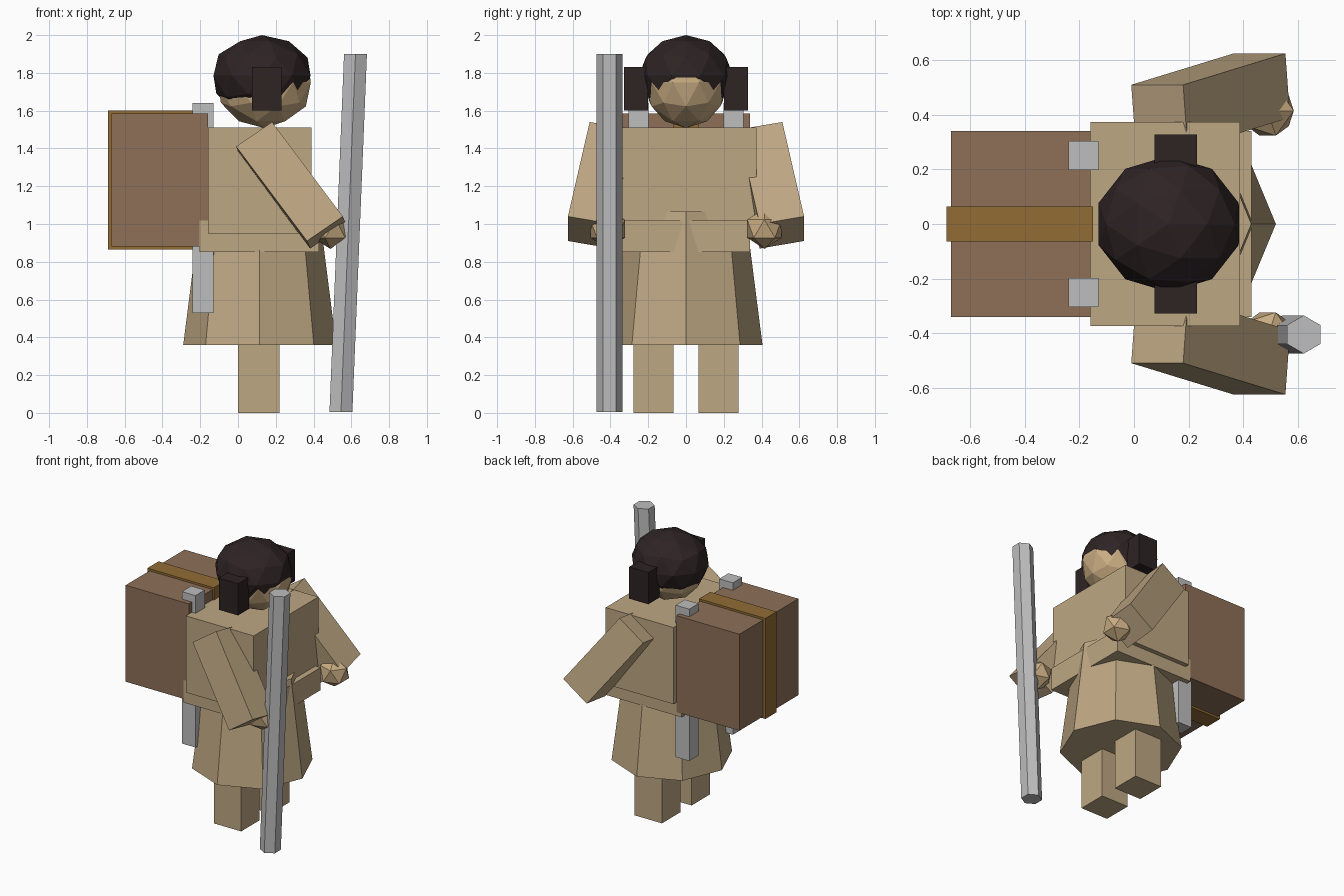
import bpy, bmesh, math
from mathutils import Vector, Matrix

if "Cube" in bpy.data.objects:
    bpy.data.objects.remove(bpy.data.objects["Cube"])


def srgb(r, g, b):
    return tuple(((c / 255 + 0.055) / 1.055) ** 2.4 for c in (r, g, b)) + (1.0,)


def material(name, rgb):
    m = bpy.data.materials.new(name)
    m.diffuse_color = srgb(*rgb)
    m.use_nodes = True
    m.node_tree.nodes["Principled BSDF"].inputs["Base Color"].default_value = m.diffuse_color
    return m


CLOTH = material("tan cloth", (190, 167, 131))
SKIN = material("skin", (201, 172, 130))
HAIR = material("dark hair", (46, 35, 36))
LEATHER = material("brown leather", (142, 112, 87))
STRAP = material("golden strap", (145, 108, 52))
GREY = material("grey", (190, 190, 190))


def finish(name, bm, mat):
    bmesh.ops.recalc_face_normals(bm, faces=bm.faces)
    me = bpy.data.meshes.new(name)
    bm.to_mesh(me)
    bm.free()
    me.materials.append(mat)
    ob = bpy.data.objects.new(name, me)
    bpy.context.collection.objects.link(ob)
    return ob


def box(name, lo, hi, mat):
    lo, hi = Vector(lo), Vector(hi)
    bm = bmesh.new()
    bmesh.ops.create_cube(bm, size=1)
    for v in bm.verts:
        v.co = (lo + hi) / 2 + v.co * (hi - lo)
    return finish(name, bm, mat)


def ball(name, centre, radii, subdiv, mat):
    bm = bmesh.new()
    bmesh.ops.create_icosphere(bm, subdivisions=subdiv, radius=1)
    for v in bm.verts:
        v.co = Vector(centre) + v.co * Vector(radii)
    return finish(name, bm, mat)


def prism(name, sides, r0, r1, start, end, turn, mat):
    """Tapered prism with level ends, from start to end."""
    bm = bmesh.new()
    rings = []
    for r, c in ((r0, start), (r1, end)):
        rings.append([bm.verts.new(Vector(c) + Vector((r * math.cos(a), r * math.sin(a), 0)))
                      for a in (turn + math.tau * i / sides for i in range(sides))])
    for i in range(sides):
        j = (i + 1) % sides
        bm.faces.new((rings[0][i], rings[0][j], rings[1][j], rings[1][i]))
    bm.faces.new(rings[0])
    bm.faces.new(rings[1])
    return finish(name, bm, mat)


def slanted_box(name, corner, edges, side, mat):
    """Box spanned by three edge vectors, mirrored by side."""
    bm = bmesh.new()
    bmesh.ops.create_cube(bm, size=1)
    for v in bm.verts:
        p = Vector(corner)
        for k in range(3):
            p = p + Vector(edges[k]) * (v.co[k] + 0.5)
        v.co = (p.x, p.y * side, p.z)
    return finish(name, bm, mat)


# Robe
box("torso", (-0.16, -0.373, 0.95), (0.388, 0.373, 1.51), CLOTH)
box("belt", (-0.203, -0.34, 0.853), (0.43, 0.34, 1.018), CLOTH)
prism("skirt", 8, 0.405, 0.315, (0.115, 0, 0.36), (0.115, 0, 1.065), 0, CLOTH)

# Head and hair
ball("head", (0.14, 0, 1.75), (0.258, 0.225, 0.242), 2, SKIN)
ball("hair", (0.127, 0, 1.785), (0.27, 0.25, 0.215), 2, HAIR)

# Pack
box("pack", (-0.67, -0.34, 0.88), (-0.16, 0.34, 1.585), LEATHER)
box("pack_strap", (-0.687, -0.065, 0.865), (-0.15, 0.065, 1.6), STRAP)

# Paired parts
for side, label in ((-1, "right"), (1, "left")):
    def pair_box(name, x0, x1, y0, y1, z0, z1, mat):
        ys = sorted((side * y0, side * y1))
        box(label + "_" + name, (x0, ys[0], z0), (x1, ys[1], z1), mat)

    pair_box("leg", 0.0, 0.22, 0.065, 0.278, 0.0, 0.45, CLOTH)
    pair_box("shoulder_strap", -0.24, -0.13, 0.198, 0.305, 0.53, 1.64, GREY)
    pair_box("side_hair", 0.075, 0.23, 0.2, 0.328, 1.6, 1.832, HAIR)
    slanted_box(label + "_arm", (-0.01, 0.51, 1.41),
                ((0.19, 0, 0.13), (0.375, 0.115, -0.5), (0.017, -0.235, -0.04)), side, CLOTH)
    ball(label + "_hand", (0.49, 0.415 * side, 0.975), (0.107, 0.107, 0.107), 1, SKIN)

# Staff
prism("staff", 6, 0.07, 0.07, (0.545, -0.405, 0.005), (0.622, -0.405, 1.9), math.pi / 6, GREY)
